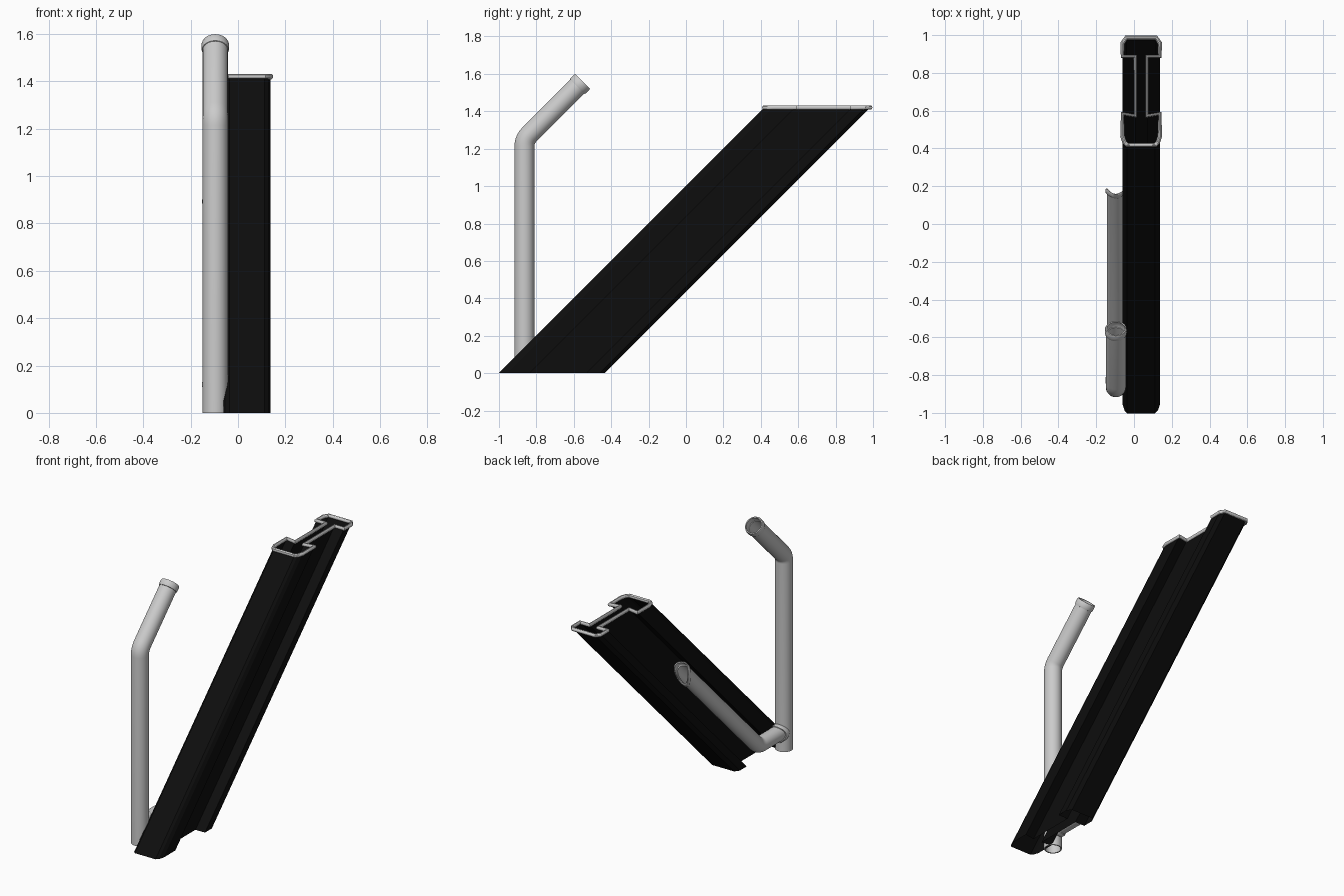
import bpy, bmesh
from math import sin, cos, pi, radians
from mathutils import Vector

if "Cube" in bpy.data.objects:
    bpy.data.objects.remove(bpy.data.objects["Cube"])

PIPE_X = -0.096
SEG = 32


def finish(bm, name, smooth=True):
    bmesh.ops.recalc_face_normals(bm, faces=bm.faces)
    me = bpy.data.meshes.new(name)
    bm.to_mesh(me)
    bm.free()
    ob = bpy.data.objects.new(name, me)
    bpy.context.collection.objects.link(ob)
    if smooth:
        bpy.ops.object.select_all(action='DESELECT')
        ob.select_set(True)
        bpy.context.view_layer.objects.active = ob
        bpy.ops.object.shade_smooth_by_angle(angle=radians(35))
    return ob


def tube(name, rings, wall):
    """Hollow tube; each ring = (y, z, direction angle, cut angle, radius, cope)."""
    bm = bmesh.new()
    inner = [(y, z, d, c, r - wall, k) for y, z, d, c, r, k in reversed(rings)]
    loops = []
    for y, z, d, c, r, k in rings + inner:
        t = Vector((0, cos(d), sin(d)))
        n = Vector((0, cos(c), sin(c)))
        u = Vector((0, -sin(d), cos(d)))
        loop = []
        for i in range(SEG):
            a = 2 * pi * i / SEG
            off = Vector((r * cos(a), 0, 0)) + u * r * sin(a)
            slide = (k * cos(a) ** 2 - off.dot(n)) / t.dot(n)
            loop.append(bm.verts.new(Vector((PIPE_X, y, z)) + off + t * slide))
        loops.append(loop)
    for j, a in enumerate(loops):
        b = loops[(j + 1) % len(loops)]
        for i in range(SEG):
            m = (i + 1) % SEG
            bm.faces.new((a[i], a[m], b[m], b[i]))
    return finish(bm, name)


def bend(y, z, d0, d1, length, r, n=5):
    """Rounded 45 degree elbow about the corner (y, z)."""
    p0 = Vector((y - length * cos(d0), z - length * sin(d0)))
    p1 = Vector((y, z))
    p2 = Vector((y + length * cos(d1), z + length * sin(d1)))
    out = []
    for i in range(n + 1):
        f = i / n
        p = p0 * (1 - f) ** 2 + p1 * 2 * f * (1 - f) + p2 * f * f
        d = d0 + (d1 - d0) * f
        out.append((p.x, p.y, d, d, r, 0))
    return out


def lip(y, z, d, c, r, big, length, cope=0):
    """Rounded bead around a pipe, running forward from (y, z)."""
    steps = [(0, r), (0.02, big - 0.002), (0.2, big), (0.8, big), (1, big - 0.003)]
    return [(y + length * f * cos(d), z + length * f * sin(d), d, c, q, cope)
            for f, q in steps]


UP, DIAG = pi / 2, pi / 4

# Upright pipe with a bent, lipped top
R = 0.053
end_y, end_z, lip_len = -0.553, 1.56, 0.04
tube("upright_pipe",
     [(-0.864, 0, UP, UP, R, 0)]
     + bend(-0.864, 1.249, UP, DIAG, 0.035, R)
     + lip(end_y - lip_len * cos(DIAG), end_z - lip_len * sin(DIAG),
           DIAG, DIAG, R, 0.058, lip_len), 0.007)

# Branch pipe: leaves the upright, then climbs parallel to the beam
B = 0.048
BY = -0.597
tube("branch_pipe",
     [(-0.812, 0.12, 0, 0, B, -0.03)]
     + bend(BY, 0.12, 0, DIAG, 0.035, B)
     + lip(0.135, 0.12 + 0.135 - BY, DIAG, 0, B, 0.055, 0.035, 0.028), 0.006)

# Collar where the branch meets the upright
tube("branch_collar",
     lip(-0.815, 0.12, 0, 0, B, 0.056, 0.035, -0.03) + [(-0.779, 0.12, 0, 0, B, -0.03)], 0.006)

# Half of the beam outline (offset from its centre line, y at the top end)
half = [(0.074, 0.418), (0.088, 0.432), (0.099, 0.465), (0.099, 0.584),
        (0.031, 0.572), (0.031, 0.887), (0.099, 0.887), (0.099, 0.957), (0.079, 0.986)]
CX, H, SHEAR = 0.038, 1.42, 1.42
outline = [(CX + x, y) for x, y in half] + [(CX - x, y) for x, y in reversed(half)]

# Leaning open-ended hollow beam
bm = bmesh.new()
low = [bm.verts.new((x, y - SHEAR, 0)) for x, y in outline]
top = [bm.verts.new((x, y, H)) for x, y in outline]
for i in range(len(outline)):
    j = (i + 1) % len(outline)
    bm.faces.new((low[i], low[j], top[j], top[i]))
beam = finish(bm, "leaning_beam", smooth=False)
black = bpy.data.materials.new("black")
black.diffuse_color = (0.004, 0.004, 0.004, 1)
black.use_nodes = True
black.node_tree.nodes["Principled BSDF"].inputs["Base Color"].default_value = black.diffuse_color
beam.data.materials.append(black)

# Round bead along the top edge of the beam
cu = bpy.data.curves.new("beam_rim", 'CURVE')
cu.dimensions = '3D'
cu.bevel_depth = 0.012
cu.bevel_resolution = 3
sp = cu.splines.new('POLY')
sp.points.add(len(outline) - 1)
for p, (x, y) in zip(sp.points, outline):
    p.co = (x, y, H, 1)
sp.use_cyclic_u = True
rim = bpy.data.objects.new("beam_rim", cu)
bpy.context.collection.objects.link(rim)
bpy.ops.object.select_all(action='DESELECT')
rim.select_set(True)
bpy.context.view_layer.objects.active = rim
bpy.ops.object.convert(target='MESH')
bpy.ops.object.shade_smooth_by_angle(angle=radians(35))
